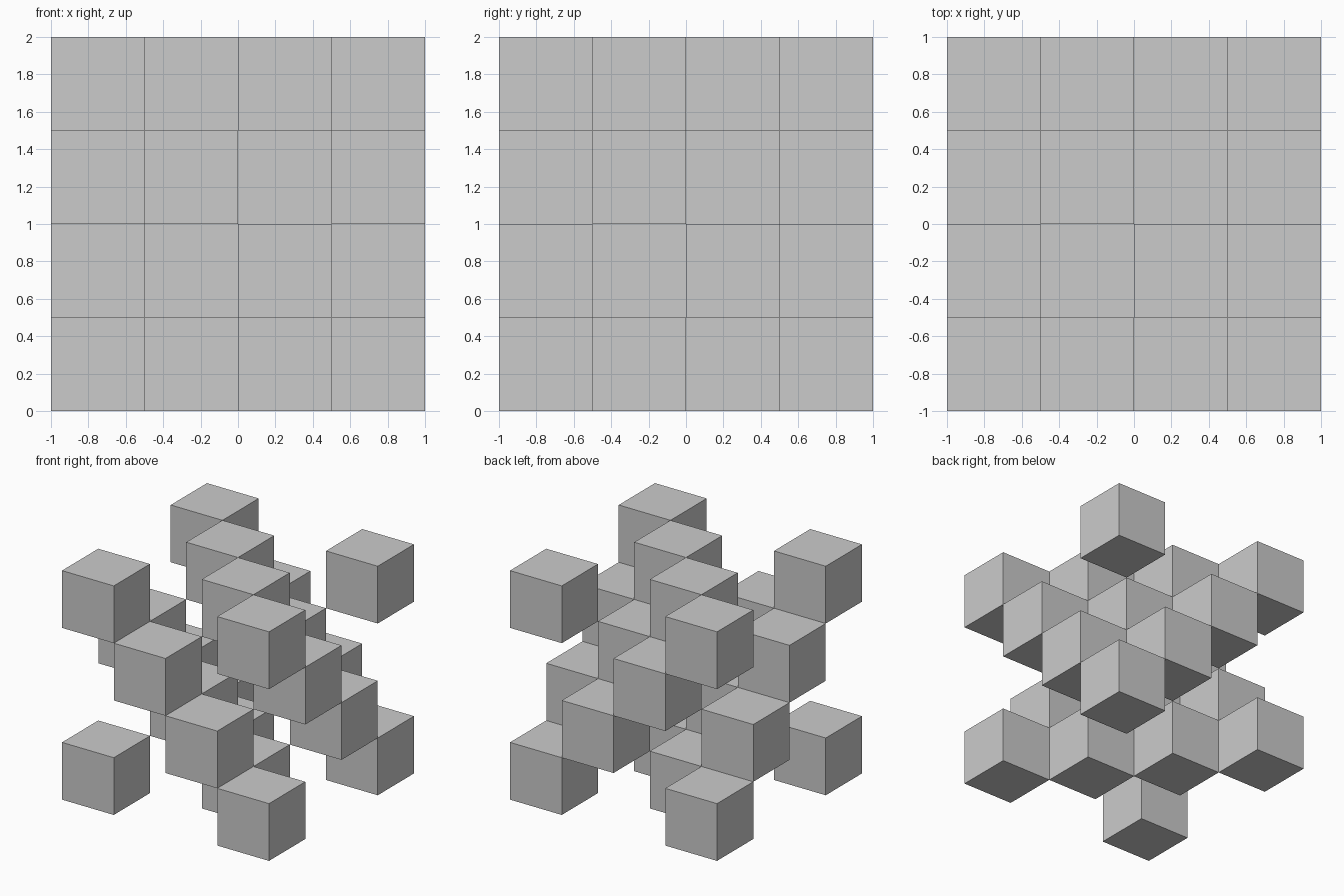
import bpy
import bmesh

# Remove the default object
default = bpy.data.objects.get("Cube")
if default:
    bpy.data.objects.remove(default, do_unlink=True)

SIZE = 0.5   # edge of one block
COUNT = 4    # grid cells per side

# Single grey material
grey = bpy.data.materials.new("plain grey")
grey.use_nodes = True
colour = (0.6, 0.6, 0.6, 1.0)
grey.diffuse_color = colour
grey.node_tree.nodes["Principled BSDF"].inputs["Base Color"].default_value = colour

# One flat-faced block, shared by every cell
block_mesh = bpy.data.meshes.new("block")
bm = bmesh.new()
bmesh.ops.create_cube(bm, size=SIZE)
bm.to_mesh(block_mesh)
bm.free()
block_mesh.materials.append(grey)

# Blocks sit on every third diagonal plane of the grid, touching only at edges
for i in range(COUNT):
    for j in range(COUNT):
        for k in range(COUNT):
            if (i + j + k) % 3 == 0:
                block = bpy.data.objects.new(f"block_{i}_{j}_{k}", block_mesh)
                block.location = (
                    (i + 0.5) * SIZE - 1,
                    (j + 0.5) * SIZE - 1,
                    (k + 0.5) * SIZE,
                )
                bpy.context.collection.objects.link(block)
